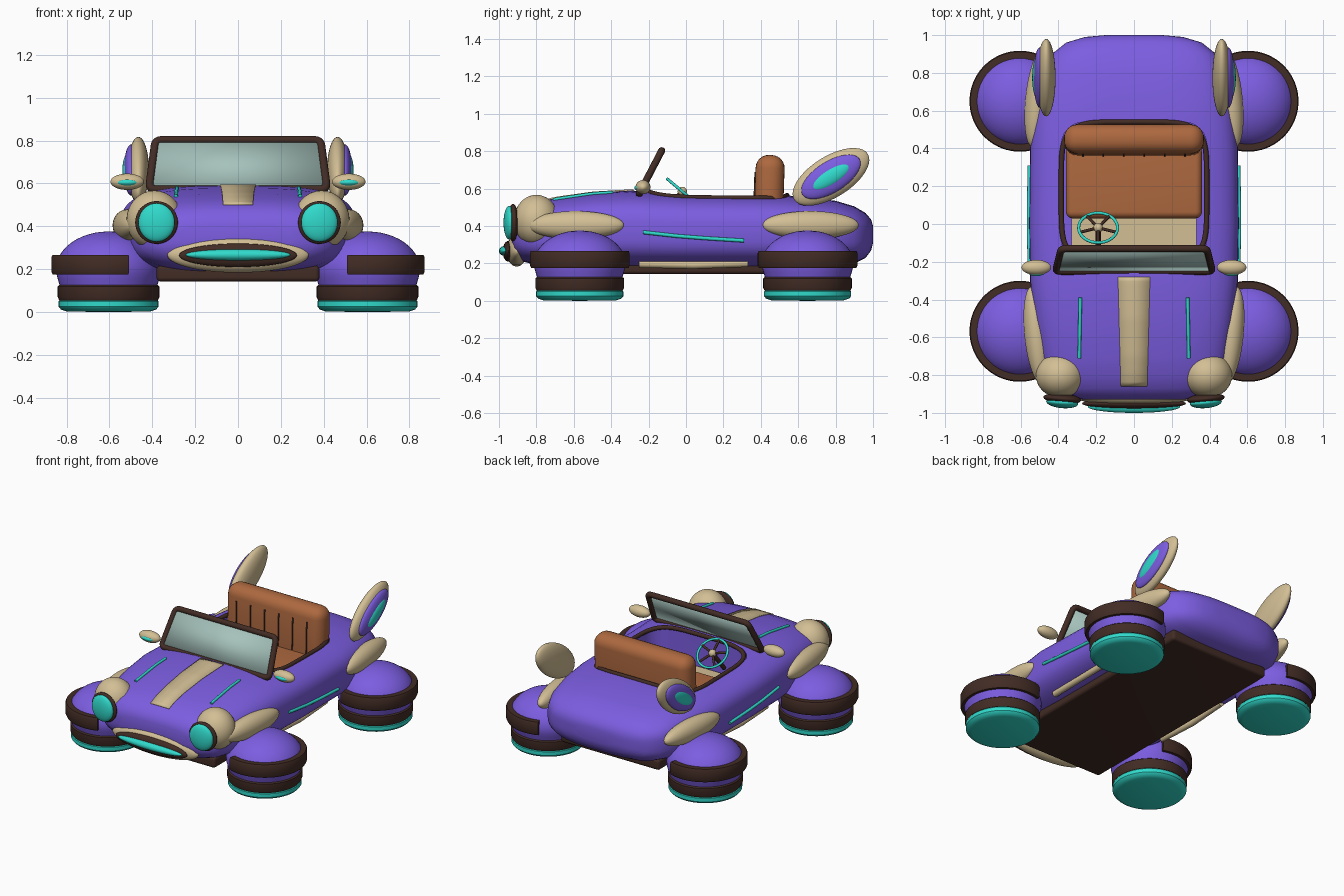
import bpy, bmesh, math
from mathutils import Matrix, Vector

if "Cube" in bpy.data.objects:
    bpy.data.objects.remove(bpy.data.objects["Cube"])


def material(name, rgb):
    m = bpy.data.materials.new(name)
    m.use_nodes = True
    m.diffuse_color = (*rgb, 1)
    m.node_tree.nodes["Principled BSDF"].inputs["Base Color"].default_value = (*rgb, 1)
    return m


PURPLE = material("purple_paint", (0.2, 0.11, 0.75))
BEIGE = material("beige_trim", (0.65, 0.52, 0.3))
CYAN = material("cyan_glow", (0.03, 0.7, 0.6))
DARK = material("dark_brown", (0.055, 0.025, 0.018))
LEATHER = material("orange_leather", (0.42, 0.14, 0.05))
GLASS = material("pale_glass", (0.38, 0.54, 0.5))


def finish(ob, name, mat, angle=35):
    ob.name = name
    ob.data.materials.append(mat)
    bpy.ops.object.select_all(action='DESELECT')
    ob.select_set(True)
    bpy.context.view_layer.objects.active = ob
    bpy.ops.object.shade_smooth_by_angle(angle=math.radians(angle))
    return ob


def from_bmesh(bm, name, mat):
    bmesh.ops.recalc_face_normals(bm, faces=bm.faces)
    me = bpy.data.meshes.new(name)
    bm.to_mesh(me)
    bm.free()
    ob = bpy.data.objects.new(name, me)
    bpy.context.collection.objects.link(ob)
    return finish(ob, name, mat)


def ball(name, mat, loc, radii, rot=(0, 0, 0)):
    bpy.ops.mesh.primitive_uv_sphere_add(segments=40, ring_count=20, location=loc)
    ob = bpy.context.object
    ob.scale = radii
    ob.rotation_euler = [math.radians(a) for a in rot]
    return finish(ob, name, mat, 180)


def box(name, mat, loc, size, bevel=0.0, rot_x=0, vertical_only=False):
    bm = bmesh.new()
    bmesh.ops.create_cube(bm, size=1)
    bmesh.ops.scale(bm, vec=size, verts=bm.verts)
    if bevel:
        edges = [e for e in bm.edges if not vertical_only
                 or abs(e.verts[0].co.z - e.verts[1].co.z) > 1e-4]
        bmesh.ops.bevel(bm, geom=edges, offset=bevel, segments=6,
                        profile=0.5, affect='EDGES')
    ob = from_bmesh(bm, name, mat)
    ob.location = loc
    ob.rotation_euler.x = math.radians(rot_x)
    return ob


def tube(name, mat, points, radius, cyclic=False):
    cu = bpy.data.curves.new(name, 'CURVE')
    cu.dimensions = '3D'
    cu.bevel_depth = radius
    cu.bevel_resolution = 4
    cu.use_fill_caps = True
    sp = cu.splines.new('POLY')
    sp.points.add(len(points) - 1)
    for p, co in zip(sp.points, points):
        p.co = (*co, 1)
    sp.use_cyclic_u = cyclic
    ob = bpy.data.objects.new(name, cu)
    bpy.context.collection.objects.link(ob)
    cu.materials.append(mat)
    return ob


def lathe(name, mat, profile, loc, start=0, sweep=360, closed=False):
    bm = bmesh.new()
    vs = [bm.verts.new((r, 0, z)) for r, z in profile]
    pairs = list(zip(vs, vs[1:])) + ([(vs[-1], vs[0])] if closed else [])
    edges = [bm.edges.new(p) for p in pairs]
    bmesh.ops.rotate(bm, verts=vs, cent=(0, 0, 0),
                     matrix=Matrix.Rotation(math.radians(start), 3, 'Z'))
    bmesh.ops.spin(bm, geom=vs + edges, cent=(0, 0, 0), axis=(0, 0, 1),
                   angle=math.radians(sweep), steps=48)
    bmesh.ops.remove_doubles(bm, verts=bm.verts, dist=1e-5)
    bmesh.ops.holes_fill(bm, edges=[e for e in bm.edges if e.is_boundary], sides=0)
    ob = from_bmesh(bm, name, mat)
    ob.location = loc
    return ob


# Body stations: y, half width, bottom, top
STATIONS = [(-.93, .26, .30, .41), (-.915, .36, .25, .455), (-.87, .43, .21, .495),
            (-.8, .47, .19, .525), (-.7, .5, .18, .55), (-.5, .53, .17, .578),
            (-.3, .55, .165, .59), (0, .555, .165, .575), (.4, .55, .165, .57),
            (.6, .53, .17, .56), (.8, .485, .185, .535), (.9, .435, .2, .505),
            (.96, .36, .23, .47), (.99, .26, .27, .435), (1, .15, .31, .4)]
POWER = 3.2


def body_top(x, y):
    for a, b in zip(STATIONS, STATIONS[1:]):
        if a[0] <= y <= b[0]:
            t = (y - a[0]) / (b[0] - a[0])
            w, lo, hi = [p + (q - p) * t for p, q in zip(a[1:], b[1:])]
            return (lo + hi) / 2 + (hi - lo) / 2 * (1 - abs(x / w) ** POWER) ** (1 / POWER)


def rounded(c):
    return math.copysign(abs(c) ** (2 / POWER), c)


bm = bmesh.new()
rings = []
for y, w, lo, hi in STATIONS:
    angles = [math.tau * i / 56 for i in range(56)]
    rings.append([bm.verts.new((w * rounded(math.cos(a)), y,
                                (lo + hi) / 2 + (hi - lo) / 2 * rounded(math.sin(a))))
                  for a in angles])
for a, b in zip(rings, rings[1:]):
    for i in range(56):
        j = (i + 1) % 56
        bm.faces.new((a[i], a[j], b[j], b[i]))
bm.faces.new(rings[0])
bm.faces.new(rings[-1])
body = from_bmesh(bm, "body", PURPLE)

# Cockpit opening
cutter = box("cockpit_cutter", PURPLE, (0, .17, .6), (.77, .74, .48), .12, vertical_only=True)
cutter.hide_render = True
mod = body.modifiers.new("cockpit", 'BOOLEAN')
mod.operation, mod.solver, mod.object = 'DIFFERENCE', 'EXACT', cutter
bpy.context.view_layer.objects.active = body
bpy.ops.object.modifier_apply(modifier="cockpit")
bpy.data.objects.remove(cutter)
body.select_set(True)
bpy.ops.object.shade_smooth_by_angle(angle=math.radians(35))

rim = []
for i in range(64):
    a = math.tau * i / 64
    x, y = [math.copysign(abs(f(a)) ** 0.4, f(a)) for f in (math.cos, math.sin)]
    x, y = .385 * x, .17 + .37 * y
    rim.append((x, y, body_top(x, y)))
tube("cockpit_rim", DARK, rim, .014, True)
box("cockpit_floor", BEIGE, (0, .15, .367), (.66, .66, .012), .0)
box("underbody", DARK, (0, .02, .18), (.76, 1.64, .075), .02)

# Seat
box("seat_cushion", LEATHER, (0, .22, .41), (.72, .38, .11), .035)
box("seat_back", LEATHER, (0, .445, .575), (.74, .155, .41), .07, -2)
for i in range(6):
    box("seat_seam", DARK, ((i - 2.5) * .108, .366, .58), (.008, .008, .22), 0, -2)

# Windshield
corners = [Vector(c) for c in ((-.415, -.25, .573), (.415, -.25, .573),
                               (.385, -.13, .803), (-.385, -.13, .803))]
frame = []
for i, c in enumerate(corners):
    before, after = corners[i - 1], corners[(i + 1) % 4]
    p, q = c + (before - c).normalized() * .03, c + (after - c).normalized() * .03
    frame += [p.lerp(c, t).lerp(c.lerp(q, t), t) for t in (0, .25, .5, .75, 1)]
tube("windshield_frame", DARK, frame, .019, True)
bm = bmesh.new()
bm.faces.new([bm.verts.new(c) for c in corners])
pane = from_bmesh(bm, "windshield_glass", GLASS)
pane.modifiers.new("thickness", 'SOLIDIFY').thickness = .008

# Steering wheel
hub = Vector((-.19, -.02, .585))
tilt = Matrix.Rotation(math.radians(-40), 3, 'X')
bpy.ops.mesh.primitive_torus_add(major_radius=.103, minor_radius=.008, location=hub,
                                 major_segments=40, rotation=(math.radians(-40), 0, 0))
finish(bpy.context.object, "steering_wheel", CYAN, 180)
ball("steering_hub", BEIGE, hub, (.025, .025, .025))
for i in range(5):
    a = math.tau * i / 5 - math.pi / 2
    tube("steering_spoke", DARK,
         [hub, hub + tilt @ Vector((.1 * math.cos(a), .1 * math.sin(a), 0))], .008)
tube("steering_column", DARK, [hub, hub + tilt @ Vector((0, 0, -.2))], .014)

# Hood stripe laid over the body
bm = bmesh.new()
rows = []
for i in range(25):
    y = -.86 + .58 * i / 24
    w = .07 + .015 * i / 24
    rows.append([bm.verts.new((x, y, body_top(x, y) + .006)) for x in (-w, 0, w)])
for a, b in zip(rows, rows[1:]):
    for i in (0, 1):
        bm.faces.new((a[i], a[i + 1], b[i + 1], b[i]))
stripe = from_bmesh(bm, "hood_stripe", BEIGE)
stripe.modifiers.new("thickness", 'SOLIDIFY').thickness = .009

# Grille
ball("grille_surround", BEIGE, (0, -.905, .267), (.33, .057, .083))
ball("grille_mouth", DARK, (0, -.95, .265), (.275, .03, .055))
ball("grille_light", CYAN, (0, -.967, .267), (.245, .033, .027))

# Paired parts
for s, side in ((1, "left"), (-1, "right")):
    ball(side + "_headlight_housing", BEIGE, (s * .39, -.8, .43), (.13, .12, .137))
    ball(side + "_headlight_ring", DARK, (s * .38, -.925, .418), (.1, .028, .1), (0, 0, s * 5))
    ball(side + "_headlight_lens", CYAN, (s * .38, -.945, .418), (.085, .03, .09), (0, 0, s * 5))
    ball(side + "_mirror", BEIGE, (s * .517, -.23, .608), (.078, .04, .038))
    ball(side + "_mirror_lens", CYAN, (s * .517, -.25, .605), (.05, .026, .018))
    ball(side + "_front_flare", BEIGE, (s * .515, -.59, .405), (.065, .26, .075), (0, 0, s * -6))
    ball(side + "_rear_flare", BEIGE, (s * .51, .665, .405), (.065, .26, .075), (0, 0, s * 6))
    ball(side + "_fin", BEIGE, (s * .465, .775, .663), (.05, .232, .11), (32, 0, 0))
    ball(side + "_fin_panel", PURPLE, (s * .5, .775, .663), (.032, .18, .083), (32, 0, 0))
    ball(side + "_fin_light", CYAN, (s * .516, .775, .663), (.023, .12, .045), (32, 0, 0))
    hood = [(s * (.29 - .0006 * i), -.71 + .032 * i / 1) for i in range(11)]
    tube(side + "_hood_strip", CYAN, [(x, y, body_top(x, y) + .004) for x, y in hood], .009)
    tube(side + "_side_strip", CYAN, [(s * .553, -.23, .367), (s * .557, -.05, .347),
                                      (s * .557, .1, .335), (s * .553, .31, .322)], .01)
    tube(side + "_sill", BEIGE, [(s * .44, -.25, .198), (s * .45, .04, .192),
                                 (s * .44, .33, .202)], .021)

    # Wheel pods
    for end, y in (("front", -.568), ("rear", .65)):
        name, loc = side + "_" + end, (s * .604, y, 0)
        dome = [(.245 * math.sin(math.pi * i / 24), .2 + .176 * math.cos(math.pi * i / 24))
                for i in range(15)]
        lathe(name + "_pod", PURPLE, dome + [(.228, .125), (0, .125)], loc)
        lathe(name + "_arch", DARK, [(.225, .175), (.26, .175), (.267, .19), (.267, .255),
                                     (.262, .266), (.21, .266)],
              loc, -111 + (0 if s > 0 else 180), 222, True)
        lathe(name + "_tyre", DARK, [(0, .13), (.225, .13), (.237, .12), (.237, .07),
                                     (.23, .055), (0, .055)], loc)
        lathe(name + "_hover_pad", CYAN, [(0, .06), (.222, .06), (.233, .05), (.233, .025),
                                          (.222, .012), (.195, .003), (0, 0)], loc)
